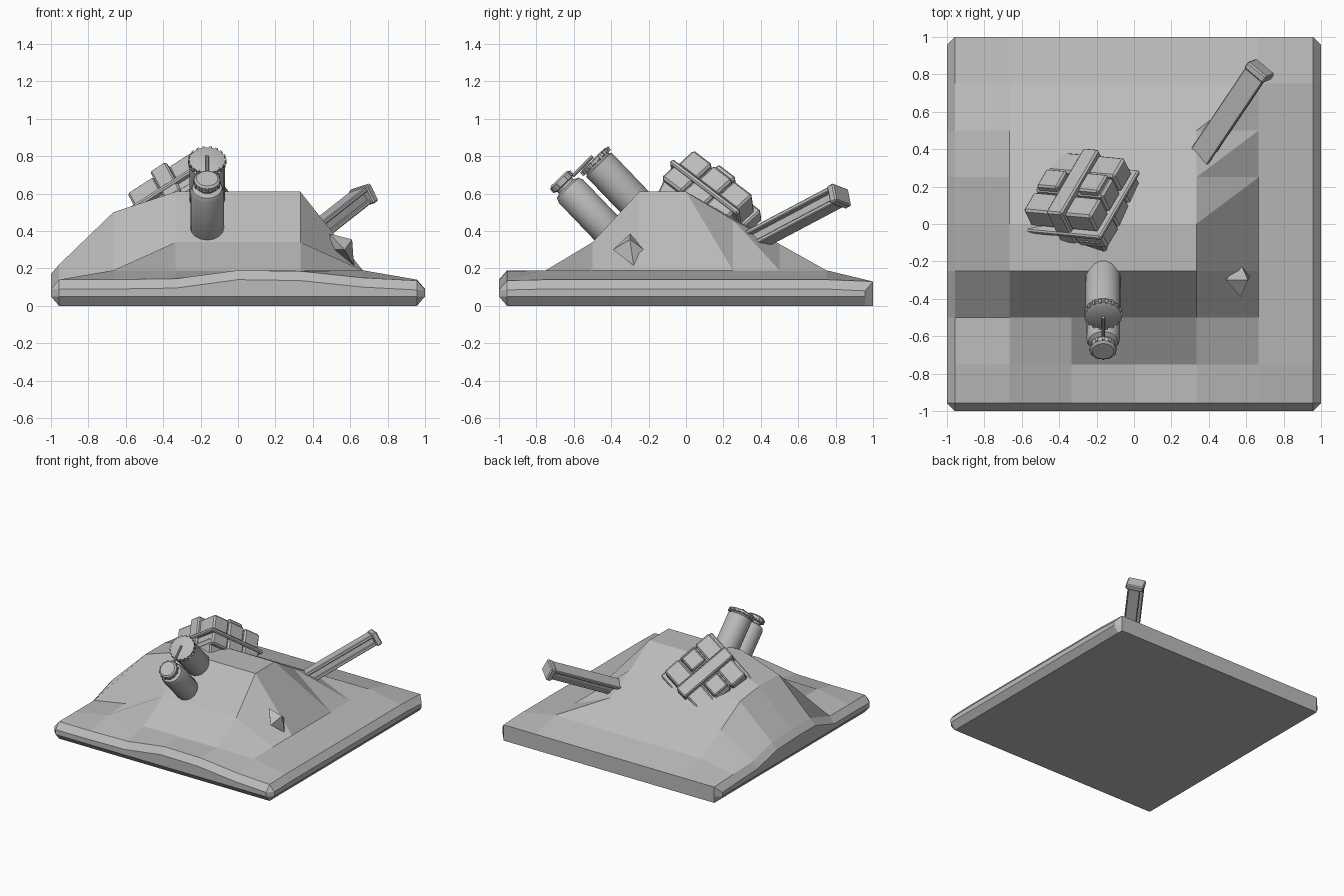
import bpy, bmesh, math
from mathutils import Vector, Matrix

if "Cube" in bpy.data.objects:
    bpy.data.objects.remove(bpy.data.objects["Cube"])

grey = bpy.data.materials.new("stone grey")
grey.use_nodes = True
COL = (0.5, 0.5, 0.5, 1)
grey.diffuse_color = COL
grey.node_tree.nodes["Principled BSDF"].inputs["Base Color"].default_value = COL


def finish(bm, name):
    bmesh.ops.recalc_face_normals(bm, faces=bm.faces[:])
    me = bpy.data.meshes.new(name)
    bm.to_mesh(me)
    bm.free()
    me.materials.append(grey)
    ob = bpy.data.objects.new(name, me)
    bpy.context.collection.objects.link(ob)
    return ob


def frame(origin, ax, ay, az):
    m = Matrix((ax, ay, az)).transposed().to_4x4()
    m.translation = origin
    return m


def box(name, m, lo, hi, bevel=0.0, taper=1.0):
    """Box from lo to hi in frame m; taper scales its lower end."""
    bm = bmesh.new()
    bmesh.ops.create_cube(bm, size=1)
    lo, hi = Vector(lo), Vector(hi)
    for v in bm.verts:
        k = taper if v.co.z < 0 else 1
        s = Vector((v.co.x * k, v.co.y * k, v.co.z))
        v.co = (lo + hi) / 2 + s * (hi - lo)
    if bevel:
        bmesh.ops.bevel(bm, geom=bm.edges[:], offset=bevel, segments=1, affect='EDGES')
    bm.transform(m)
    return finish(bm, name)


def lathe(name, m, profile, sides=16):
    """Turned solid from (radius, height) pairs, closed at both ends."""
    bm = bmesh.new()
    rings = [[bm.verts.new((r * math.cos(math.tau * i / sides), r * math.sin(math.tau * i / sides), z))
              for i in range(sides)] for r, z in profile]
    for a, b in zip(rings, rings[1:]):
        for i in range(sides):
            j = (i + 1) % sides
            bm.faces.new((a[i], a[j], b[j], b[i]))
    bm.faces.new(rings[0])
    bm.faces.new(rings[-1])
    bm.transform(m)
    ob = finish(bm, name)
    for p in ob.data.polygons:
        p.use_smooth = True
    bpy.context.view_layer.objects.active = ob
    ob.select_set(True)
    bpy.ops.object.shade_smooth_by_angle(angle=math.radians(30))
    ob.select_set(False)
    return ob


# Hill: height in hundredths, one row per step from front to back
IN = 0.957
heights = [
    (14, 14, 14.5, 19, 18.5, 15, 13.5),
    (14, 19, 19, 19, 19, 19, 14),
    (14, 19, 34, 34, 34, 19, 14),
    (22, 50, 61, 61, 61, 19, 14),
    (22, 50, 61, 61, 61, 19, 14),
    (21, 47, 47, 47, 46, 19, 14),
    (15, 33, 33, 33, 33, 19, 14),
    (14, 19, 19, 19, 19, 19, 14),
    (13, 13, 13, 13, 13, 13, 13),
]
bm = bmesh.new()
grid = []
for j, row in enumerate(heights):
    y = max(-IN, -1 + j / 4)
    grid.append([bm.verts.new((max(-IN, min(IN, -1 + i / 3)), y, h / 100))
                 for i, h in enumerate(row)])
for r0, r1 in zip(grid, grid[1:]):
    for i in range(6):
        q = (r0[i], r0[i + 1], r1[i + 1], r1[i])
        if i == 4 and r0[i].co.y > -0.1:      # split along the ridge
            bm.faces.new((q[0], q[1], q[2]))
            bm.faces.new((q[0], q[2], q[3]))
        else:
            bm.faces.new(q)

# Skirt: chamfered on the front and sides, plain at the back
loop = (grid[0][:-1] + [r[-1] for r in grid[:-1]]
        + grid[-1][:0:-1] + [r[0] for r in grid[:0:-1]])
outline = []
for v in loop:
    x, y, z = v.co
    side, fb = abs(x) > IN - 0.01, abs(y) > IN - 0.01
    sx, sy = math.copysign(1, x), math.copysign(1, y)
    on_side, on_end = (sx, min(max(y, -IN), IN)), (x, sy)
    if side and fb:                           # cut corner
        pts = [on_side, on_end] if sx * sy > 0 else [on_end, on_side]
        if sx * sy < 0 and sx > 0 or sx * sy > 0 and sx < 0:
            pts = [on_end, on_side] if sx > 0 else [on_side, on_end]
    else:
        pts = [on_side if side else on_end]
    outline += [(v, p) for p in pts]
rings = [[v for v, p in outline]]
rings.append([bm.verts.new((p[0], p[1], v.co.z - (0 if p[1] > 0.99 else 0.05))) for v, p in outline])
rings.append([bm.verts.new((p[0], p[1], 0.05)) for v, p in outline])
rings.append([bm.verts.new((max(-IN, min(IN, p[0])), max(-IN, p[1]), 0)) for v, p in outline])
for a, b in zip(rings, rings[1:]):
    n = len(a)
    for i in range(n):
        k = (i + 1) % n
        corners = list(dict.fromkeys((a[i], a[k], b[k], b[i])))
        bm.faces.new(corners)
bm.faces.new(rings[-1])
bmesh.ops.remove_doubles(bm, verts=bm.verts[:], dist=0.0005)
finish(bm, "hill_base")

# Two leaning canisters
axis = Vector((0, -0.69, 0.72)).normalized()
side = Vector((1, 0, 0))
depth = axis.cross(side)
big = frame(Vector((-0.165, -0.49, 0.78)), side, depth, axis)
small = frame(Vector((-0.165, -0.67, 0.67)), side, depth, axis)
lathe("large_canister", big, [(0.085, -0.48), (0.095, -0.46), (0.095, -0.035), (0.085, -0.03),
                              (0.085, -0.02), (0.097, -0.015), (0.097, 0), (0.08, 0.008)], 18)
lathe("small_canister", small, [(0.08, -0.48), (0.09, -0.46), (0.09, -0.08), (0.08, -0.055),
                                (0.055, -0.045), (0.055, -0.03), (0.07, -0.025), (0.07, 0.005),
                                (0.058, 0.015)])
for m, radius, count, name in ((big, 0.096, 18, "large_lid_grip"), (small, 0.068, 12, "small_lid_grip")):
    for i in range(count):
        turn = m @ Matrix.Rotation(math.tau * i / count, 4, 'Z')
        box(name, turn, (radius - 0.01, -0.007, -0.022), (radius + 0.007, 0.007, 0.003))
pin_dir = Vector((0, -0.1, -0.1)).normalized()
lathe("lid_lever", frame(Vector((-0.165, -0.5, 0.8)), side, pin_dir.cross(side), pin_dir),
      [(0.009, 0), (0.009, 0.15)], 8)

# Strapped pack, half sunk in the hill
u = Vector((0.42, 0.72, -0.55)).normalized()
v = Vector((0.82, -0.1, 0.55))
v = (v - u * v.dot(u)).normalized()
n = v.cross(u)
pack = frame(Vector((-0.29, 0.15, 0.54)), u, v, n)
box("pack_core", pack, (-0.2, -0.19, -0.13), (0.2, 0.19, 0.07))
box("pack_bottom", pack, (-0.23, -0.21, -0.25), (0.23, 0.21, -0.1), 0.01, 0.8)
box("pack_rim", pack, (-0.25, -0.24, -0.06), (0.25, 0.24, -0.03), 0.008)
for s in (-1, 1):
    for k in (-1, 0, 1):
        cu, cv = 0.15 * k, 0.13 * s
        top = 0.125 if k == 0 else 0.095
        box("upper_pouch", pack, (cu - 0.07, cv - 0.085, -0.03), (cu + 0.07, cv + 0.085, 0.095), 0.012)
        box("lower_pouch", pack, (cu - 0.073, cv - 0.1, -0.15), (cu + 0.073, cv + 0.1, -0.05), 0.012)
    box("pouch_lid", pack, (-0.065, 0.13 * s - 0.065, 0.08), (0.065, 0.13 * s + 0.065, 0.125), 0.01)
box("pack_strap", pack, (-0.24, -0.05, -0.12), (0.24, 0.05, 0.12), 0.01)

# Leaning rail
d = Vector((0.35, 0.52, 0.275)).normalized()
s = d.cross(Vector((0, 0, 1))).normalized()
up = s.cross(d)
rail = frame(Vector((0.67, 0.82, 0.59)), s, d, up) @ Matrix.Rotation(math.radians(-15), 4, 'Y')
box("rail_top", rail, (-0.062, -0.78, 0.02), (0.062, -0.02, 0.045), 0.005)
box("rail_web", rail, (-0.03, -0.78, -0.04), (0.03, -0.02, 0.03))
box("rail_foot", rail, (-0.045, -0.78, -0.05), (0.045, -0.02, -0.025), 0.005)
box("rail_end_cap", rail, (-0.068, -0.025, -0.055), (0.068, 0.02, 0.05), 0.008)

# Jagged shard on the side slope
bm = bmesh.new()
for p in ((0.49, -0.30, 0.385), (0.61, -0.30, 0.355), (0.57, -0.21, 0.29),
          (0.57, -0.39, 0.30), (0.62, -0.28, 0.215), (0.5, -0.3, 0.3)):
    bm.verts.new(p)
hull = bmesh.ops.convex_hull(bm, input=bm.verts[:])
finish(bm, "shard")
